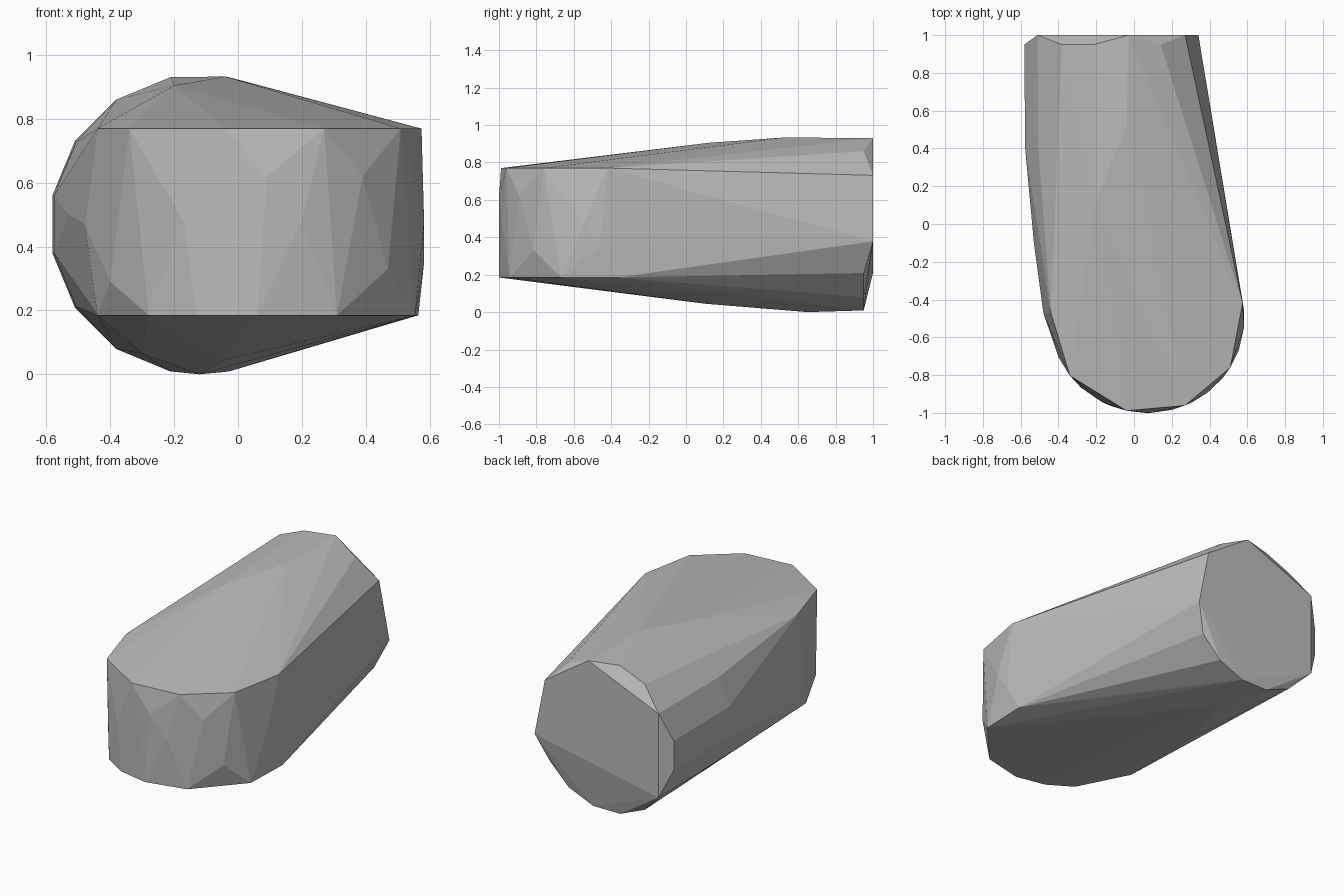
import bpy
import bmesh
from math import sin, cos, radians, sqrt

# Remove the default object only
default_cube = bpy.data.objects.get("Cube")
if default_cube:
    bpy.data.objects.remove(default_cube, do_unlink=True)

TOP, BOTTOM = 0.77, 0.185      # flat rims of the rounded front end
BACK, BEVEL = 1.0, 0.95        # end cap and its chipped edge


def make_material(name, value):
    material = bpy.data.materials.new(name)
    material.use_nodes = True
    colour = (value, value, value, 1)
    material.diffuse_color = colour
    material.node_tree.nodes["Principled BSDF"].inputs["Base Color"].default_value = colour
    return material


def front_point(x, z):
    """Point on the upright rounded wall of the front end."""
    across = (x - 0.07) / 0.515
    return (x, -0.5 - 0.5 * sqrt(max(0, 1 - across * across)), z)


def barrel_point(step, y, radius=0.47):
    """Corner of the sixteen-sided barrel that runs to the back."""
    angle = radians(22.5 * (step + 0.5))
    return (-0.12 + radius * cos(angle), y, 0.47 + radius * sin(angle))


points = []

# Upper and lower rims of the front end
points += [front_point(x, TOP) for x in (-0.34, -0.04, 0.27, 0.51)]
points += [front_point(x, BOTTOM) for x in (-0.28, -0.13, 0.06, 0.31, 0.555)]
points += [(-0.44, -0.47, TOP), (0.575, -0.42, TOP)]
points += [(-0.44, -0.55, BOTTOM), (0.565, -0.37, BOTTOM)]

# Bulging facets between the rims
points += [front_point(x, z) for x, z in (
    (-0.4, 0.29), (-0.17, 0.48), (0.09, 0.62), (0.2, 0.48),
    (0.39, 0.62), (0.47, 0.33), (0.583, 0.48))]
points += [(0.583, -0.46, 0.35), (-0.48, -0.47, 0.47), (-0.53, -0.1, 0.5)]

# Back cap: some corners reach the end, the others stop at the chipped edge
reaching = {1, 3, 6, 9, 15}
for step in range(1, 16):
    points.append(barrel_point(step, BACK if step in reaching else BEVEL))

# Barrel corners part way along the rounded side
for step in range(6, 10):
    points.append(barrel_point(step, 0.4, 0.465))

# Ridges on the upper and lower slopes
points += [(-0.2, 0.12, 0.905), (-0.04, 0.52, 0.933)]
points += [(-0.04, 0.1, 0.045), (-0.3, 0.15, 0.065), (-0.12, 0.65, 0)]

# Wrap the corners in one faceted solid
bm = bmesh.new()
for point in points:
    bm.verts.new(point)
hull = bmesh.ops.convex_hull(bm, input=bm.verts)
loose = [v for v in bm.verts if not v.link_faces]
bmesh.ops.delete(bm, geom=loose, context='VERTS')
bmesh.ops.recalc_face_normals(bm, faces=bm.faces)
bmesh.ops.dissolve_limit(bm, angle_limit=radians(0.5), verts=bm.verts, edges=bm.edges)

mesh = bpy.data.meshes.new("faceted_block")
bm.to_mesh(mesh)
bm.free()
mesh.materials.append(make_material("plain grey", 0.5))
block = bpy.data.objects.new("faceted_block", mesh)
bpy.context.collection.objects.link(block)
